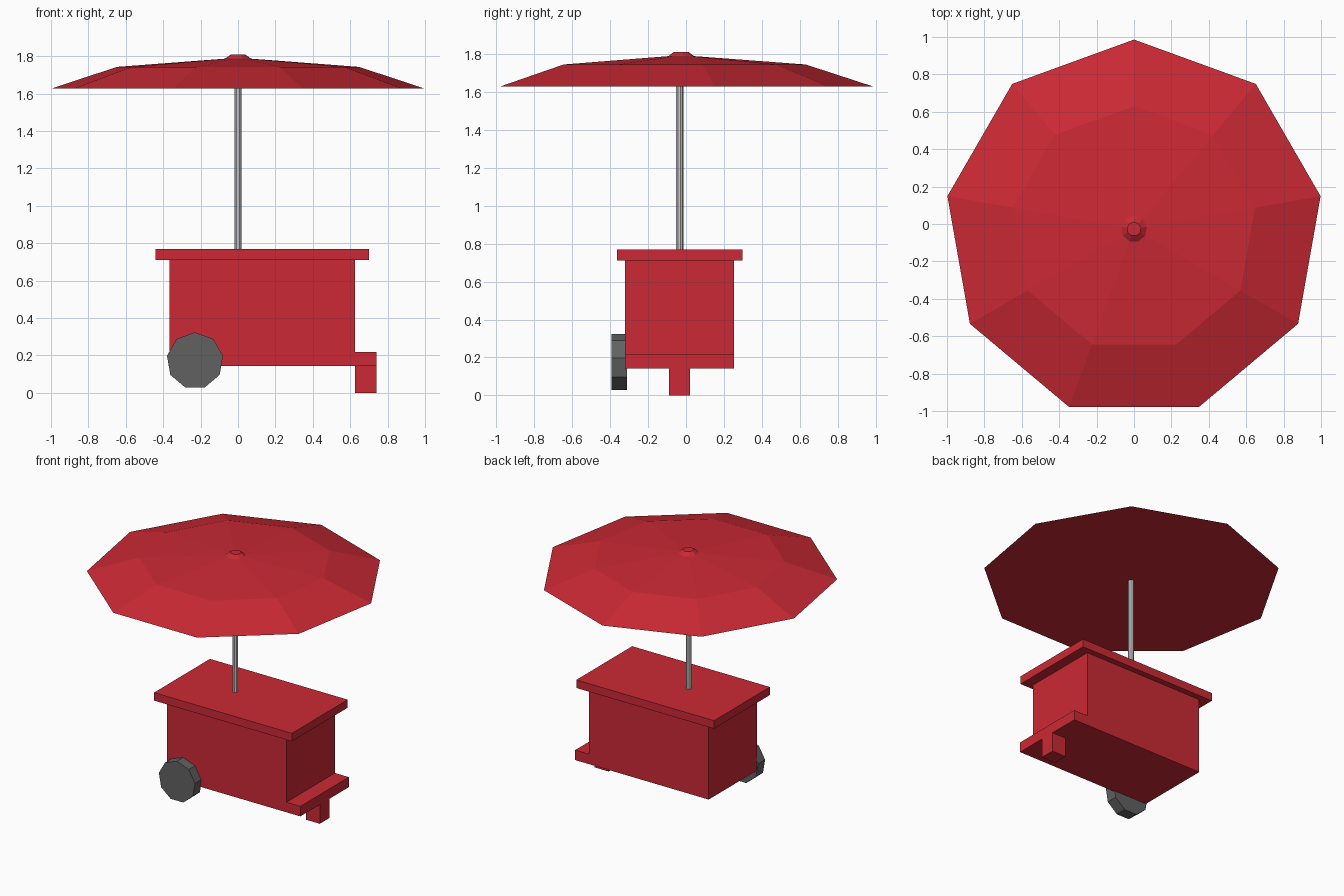
import bpy, bmesh
from math import sin, cos, tau, pi

if "Cube" in bpy.data.objects:
    bpy.data.objects.remove(bpy.data.objects["Cube"])

SIDES = 9


def material(name, color):
    m = bpy.data.materials.new(name)
    m.diffuse_color = (*color, 1)
    m.use_nodes = True
    m.node_tree.nodes["Principled BSDF"].inputs["Base Color"].default_value = m.diffuse_color
    return m


RED = material("red_paint", (0.6, 0.022, 0.035))
RUBBER = material("dark_rubber", (0.12, 0.12, 0.12))


def add_object(name, bm, mat=None):
    bmesh.ops.recalc_face_normals(bm, faces=bm.faces)
    me = bpy.data.meshes.new(name)
    bm.to_mesh(me)
    bm.free()
    ob = bpy.data.objects.new(name, me)
    bpy.context.collection.objects.link(ob)
    if mat:
        me.materials.append(mat)
    return ob


def box(name, x, y, z, mat):
    """Box from (min, max) ranges."""
    bm = bmesh.new()
    bmesh.ops.create_cube(bm, size=1)
    for v in bm.verts:
        v.co = [r[0] if c < 0 else r[1] for c, r in zip(v.co, (x, y, z))]
    return add_object(name, bm, mat)


def lathe(name, profile, mat=None):
    """Closed nine-sided solid from (radius, z) rings, one corner facing +y."""
    bm = bmesh.new()
    rings = []
    for r, z in profile:
        angles = [pi / 2 + tau * i / SIDES for i in range(SIDES)]
        rings.append([bm.verts.new((r * cos(a), r * sin(a), z)) for a in angles])
    for a, b in zip(rings, rings[1:]):
        for i in range(SIDES):
            j = (i + 1) % SIDES
            bm.faces.new((a[i], a[j], b[j], b[i]))
    bm.faces.new(rings[0])
    bm.faces.new(rings[-1])
    return add_object(name, bm, mat)


# Cart: body, overhanging counter, end ledge and its support leg
DEPTH = (-0.32, 0.253)
box("cart_body", (-0.365, 0.625), DEPTH, (0.143, 0.71), RED)
box("counter_top", (-0.44, 0.70), (-0.363, 0.297), (0.71, 0.77), RED)
box("end_ledge", (0.625, 0.74), DEPTH, (0.143, 0.218), RED)
box("support_leg", (0.625, 0.74), (-0.09, 0.022), (0, 0.143), RED)

# Single wheel on the front side
wheel = lathe("wheel", [(0.152, 0), (0.152, 0.083)], RUBBER)
wheel.rotation_euler = (pi / 2, 0, 0)
wheel.location = (-0.23, -0.31, 0.172)

# Umbrella pole
pole = lathe("umbrella_pole", [(0.02, 0.76), (0.02, 1.63)])
pole.location = (0, -0.033, 0)

# Umbrella canopy with its cap, closed flat underneath
canopy = lathe("umbrella_canopy", [(1.013, 1.627), (0.657, 1.743), (0.07, 1.787),
                                   (0.038, 1.81)], RED)
canopy.location = (0, -0.027, 0)
